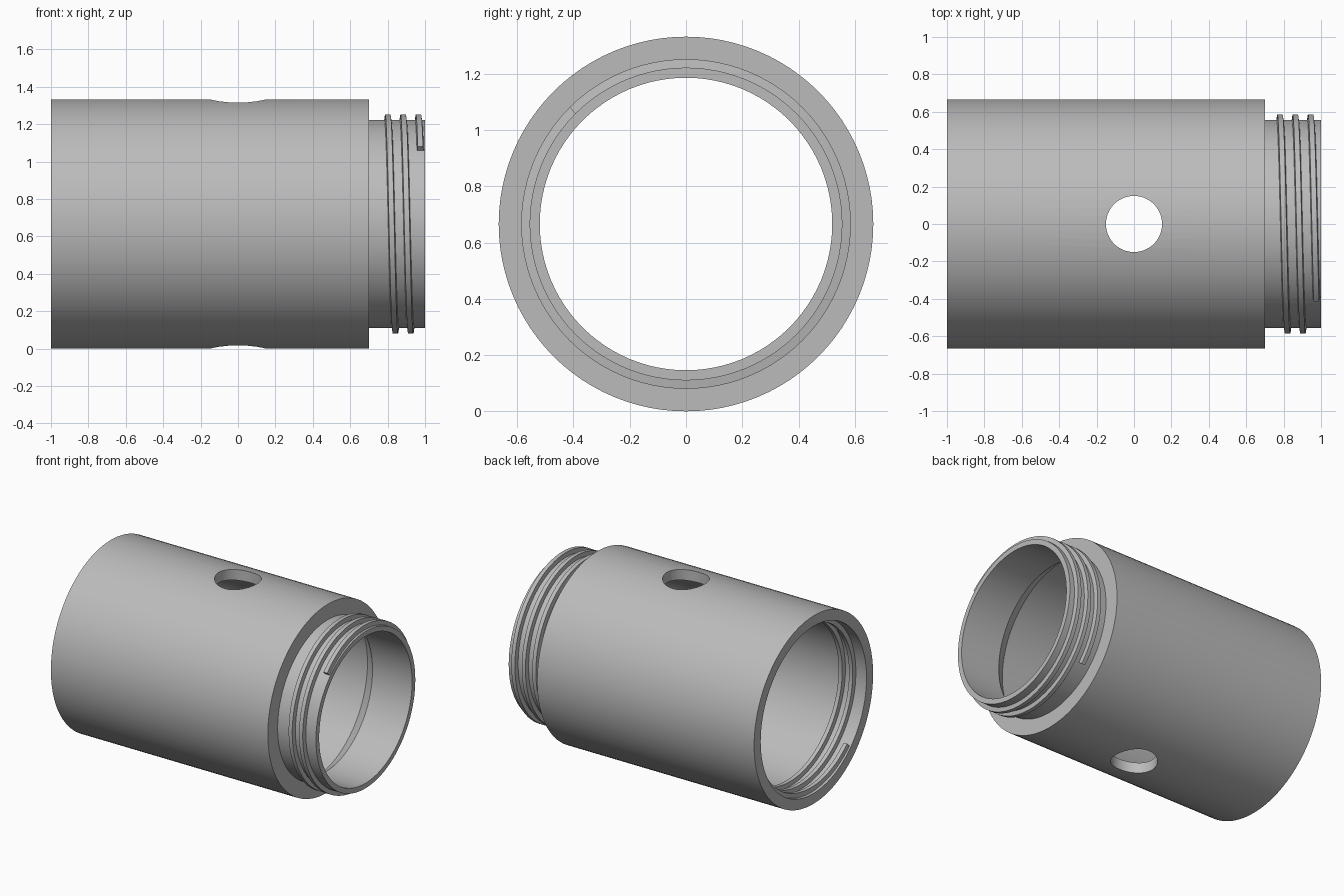
import bpy
import bmesh
from math import sin, cos, pi, radians

cube = bpy.data.objects.get("Cube")
if cube:
    bpy.data.objects.remove(cube, do_unlink=True)

OUTER, BORE = 0.666, 0.592      # body radii
NECK, NECK_BORE = 0.556, 0.52   # neck radii
AXIS_Z = OUTER
PITCH = 0.082
SEGMENTS = 96

gray = bpy.data.materials.new("plain gray")
gray.use_nodes = True
color = (0.5, 0.5, 0.5, 1)
gray.diffuse_color = color
gray.node_tree.nodes["Principled BSDF"].inputs["Base Color"].default_value = color


def ring_point(x, r, angle):
    """Point around the long axis; angle runs from the top towards the front."""
    return (x, -r * sin(angle), AXIS_Z + r * cos(angle))


def sweep(name, sections, closed):
    """Skin a run of equal cross-sections into a solid."""
    bm = bmesh.new()
    rows = [[bm.verts.new(p) for p in section] for section in sections]
    n = len(rows[0])
    pairs = list(zip(rows, rows[1:]))
    if closed:
        pairs.append((rows[-1], rows[0]))
    else:
        bm.faces.new(rows[0])
        bm.faces.new(rows[-1])
    for a, b in pairs:
        for i in range(n):
            j = (i + 1) % n
            bm.faces.new((a[i], a[j], b[j], b[i]))
    bmesh.ops.recalc_face_normals(bm, faces=bm.faces)
    mesh = bpy.data.meshes.new(name)
    bm.to_mesh(mesh)
    bm.free()
    obj = bpy.data.objects.new(name, mesh)
    bpy.context.collection.objects.link(obj)
    mesh.materials.append(gray)
    return obj


def smooth(obj):
    bpy.ops.object.select_all(action="DESELECT")
    obj.select_set(True)
    bpy.context.view_layer.objects.active = obj
    bpy.ops.object.shade_smooth_by_angle(angle=radians(30))


def thread(name, x_start, start_angle, root, crest):
    """Helical ridge of two and a half turns from root to crest radius."""
    steps = int(2.5 * SEGMENTS)
    sections = []
    for k in range(steps + 1):
        turn = k / SEGMENTS
        x = x_start + PITCH * turn
        angle = start_angle + 2 * pi * turn
        profile = [(-0.019, root), (-0.014, crest), (0.014, crest), (0.019, root)]
        sections.append([ring_point(x + dx, r, angle) for dx, r in profile])
    smooth(sweep(name, sections, False))


# Sleeve: wide bore that tapers into the narrower neck
profile = [(-1, OUTER), (0.7, OUTER), (0.7, NECK), (1, NECK),
           (1, NECK_BORE), (0.69, NECK_BORE), (0.6, BORE), (-1, BORE)]
sleeve = sweep("sleeve", [[ring_point(x, r, 2 * pi * k / SEGMENTS) for x, r in profile]
                          for k in range(SEGMENTS)], True)

# Round hole through the top and bottom walls
bpy.ops.mesh.primitive_cylinder_add(vertices=64, radius=0.15, depth=3,
                                    location=(0, 0, AXIS_Z))
cutter = bpy.context.object
cutter.name = "hole_cutter"
cutter.hide_render = True
cutter.data.materials.append(gray)
hole = sleeve.modifiers.new("cross_hole", "BOOLEAN")
hole.object = cutter
hole.operation = "DIFFERENCE"
hole.solver = "EXACT"
bpy.context.view_layer.objects.active = sleeve
bpy.ops.object.modifier_apply(modifier="cross_hole")
bpy.data.objects.remove(cutter, do_unlink=True)
smooth(sleeve)

# Screw threads: outside the neck and inside the open end
thread("neck_thread", 0.77, radians(-135), NECK - 0.004, NECK + 0.03)
thread("socket_thread", -0.97, radians(135), BORE + 0.004, BORE - 0.03)
